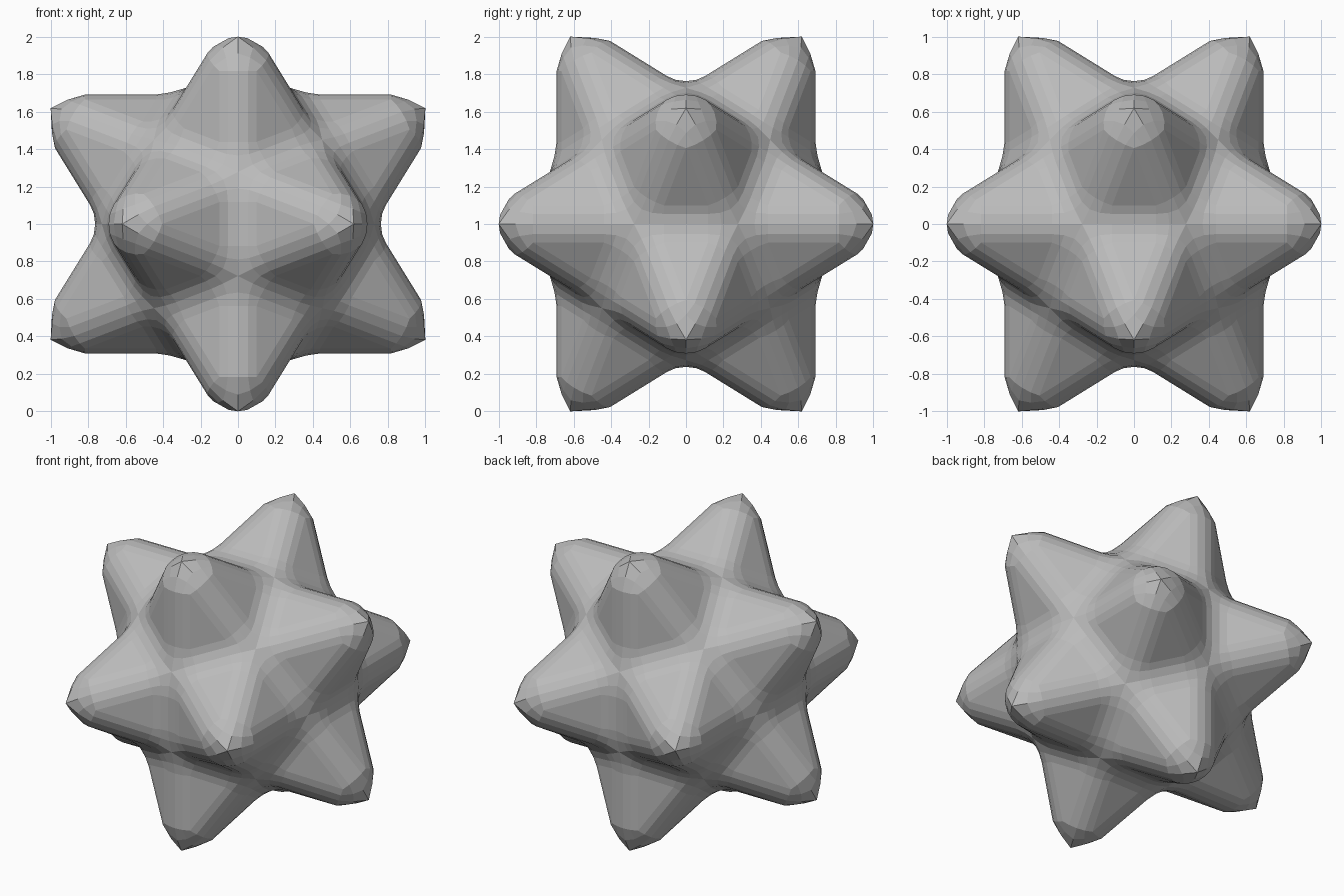
import bpy
import bmesh
from math import sqrt
from mathutils import Vector

# Remove the default cube
cube = bpy.data.objects.get("Cube")
if cube:
    bpy.data.objects.remove(cube, do_unlink=True)

PHI = (1 + sqrt(5)) / 2
SIZE = 0.728           # distance of each ridge line from the centre
ROUND = 0.117          # rounding width on ridges and valleys
SIGNS = (-1, 1)

# Grey material
grey = bpy.data.materials.new("plain grey")
grey.use_nodes = True
colour = (0.5, 0.5, 0.5, 1)
grey.diffuse_color = colour
grey.node_tree.nodes["Principled BSDF"].inputs["Base Color"].default_value = colour

# Dodecahedron core: a cube's corners plus three crossed rectangles
corners = [Vector((x, y, z)) for x in SIGNS for y in SIGNS for z in SIGNS]
for a in SIGNS:
    for b in SIGNS:
        p, q = a / PHI, b * PHI
        corners += [Vector((p, 0, q)), Vector((q, p, 0)), Vector((0, q, p))]

bm = bmesh.new()
for corner in corners:
    bm.verts.new(corner * SIZE / PHI)
bmesh.ops.convex_hull(bm, input=bm.verts[:])
bmesh.ops.dissolve_limit(bm, angle_limit=0.05, verts=bm.verts[:], edges=bm.edges[:])
bmesh.ops.recalc_face_normals(bm, faces=bm.faces[:])

# Raise a five-sided spike on each pentagon
tips = bmesh.ops.poke(bm, faces=bm.faces[:])["verts"]
for tip in tips:
    tip.co = tip.co.normalized() * SIZE * sqrt(PHI * PHI + 1)

mesh = bpy.data.meshes.new("spiked_star")
bm.to_mesh(mesh)
bm.free()
mesh.materials.append(grey)
star = bpy.data.objects.new("spiked_star", mesh)
star.location.z = 1
bpy.context.collection.objects.link(star)

# Round every ridge, valley and tip
bevel = star.modifiers.new("rounding", 'BEVEL')
bevel.limit_method = 'NONE'
bevel.offset_type = 'OFFSET'
bevel.width = ROUND
bevel.segments = 4
bevel.use_clamp_overlap = False
